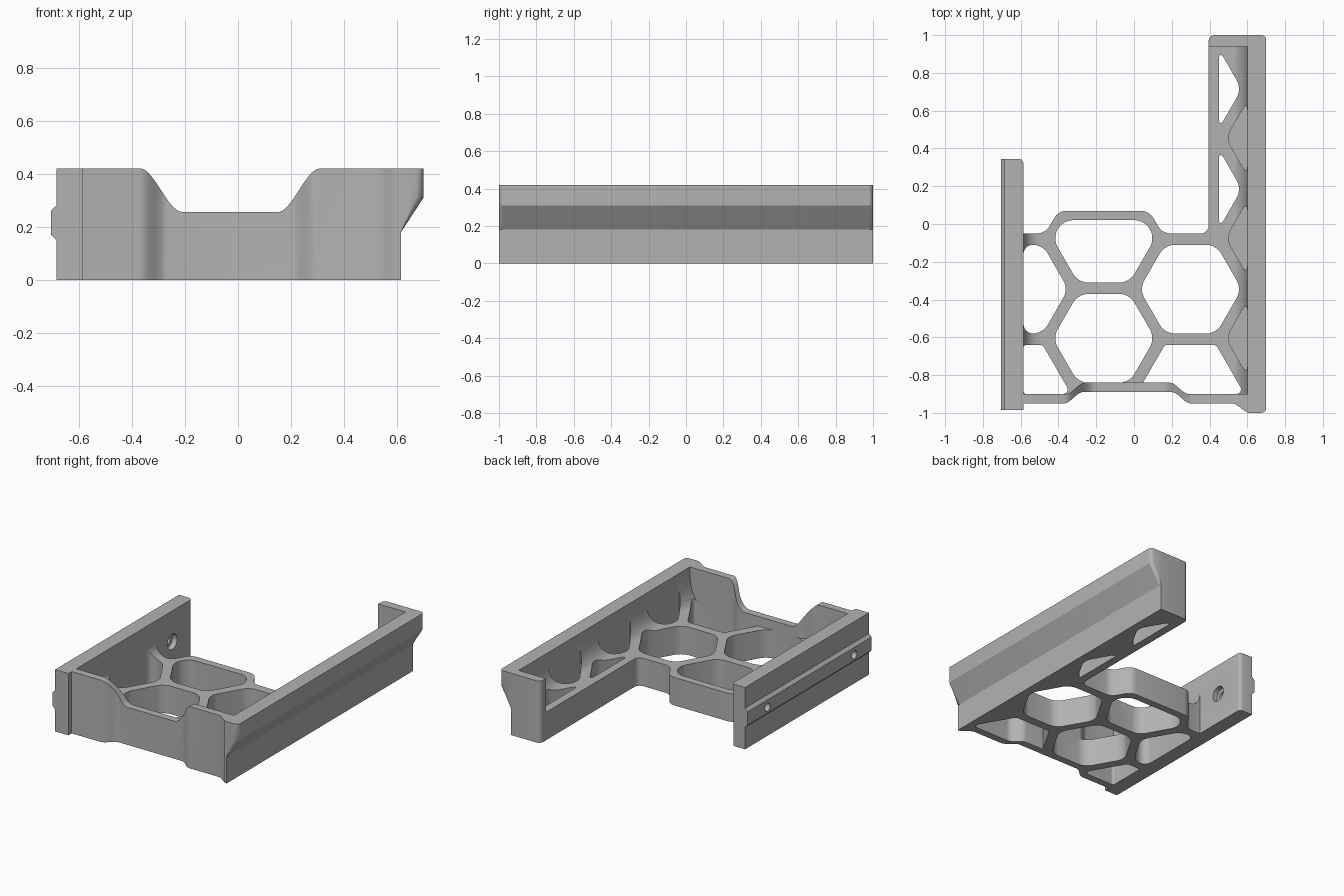
import bpy, bmesh, math
from mathutils import Vector

cube = bpy.data.objects.get("Cube")
if cube:
    bpy.data.objects.remove(cube)

grey = bpy.data.materials.new("grey plastic")
grey.use_nodes = True
COLOUR = (0.45, 0.45, 0.45, 1)
grey.diffuse_color = COLOUR
grey.node_tree.nodes["Principled BSDF"].inputs["Base Color"].default_value = COLOUR


def prism(bm, outline, lo, hi, axis="z", round_if=None, radius=0.03):
    """Extrude an outline along z (xy points) or y (xz points), rounding chosen long edges."""
    def place(p, h):
        return Vector((p[0], p[1], h)) if axis == "z" else Vector((p[0], h, p[1]))
    low = [bm.verts.new(place(p, lo)) for p in outline]
    high = [bm.verts.new(place(p, hi)) for p in outline]
    n = len(outline)
    faces = [bm.faces.new(low), bm.faces.new(high)]
    for i in range(n):
        j = (i + 1) % n
        faces.append(bm.faces.new((low[i], low[j], high[j], high[i])))
    bmesh.ops.recalc_face_normals(bm, faces=faces)
    if round_if:
        edges = [bm.edges.get((a, b)) for a, b in zip(low, high) if round_if(a.co)]
        bmesh.ops.bevel(bm, geom=edges, offset=radius, segments=5, profile=0.5,
                        affect="EDGES", clamp_overlap=True)


def finish(bm, name):
    mesh = bpy.data.meshes.new(name)
    bm.to_mesh(mesh)
    bm.free()
    mesh.materials.append(grey)
    obj = bpy.data.objects.new(name, mesh)
    bpy.context.collection.objects.link(obj)
    return obj


def part(name, *args, **kw):
    bm = bmesh.new()
    prism(bm, *args, **kw)
    return finish(bm, name)


def cut(obj, cutter):
    mod = obj.modifiers.new("cut", "BOOLEAN")
    mod.operation, mod.solver, mod.object = "DIFFERENCE", "EXACT", cutter
    bpy.context.view_layer.objects.active = obj
    bpy.ops.object.modifier_apply(modifier=mod.name)


def ease(a, b, steps=10):
    """S-shaped run of points between two points."""
    pts = []
    for i in range(steps + 1):
        t = i / steps
        s = t * t * (3 - 2 * t)
        pts.append((a[0] + (b[0] - a[0]) * t, a[1] + (b[1] - a[1]) * s))
    return pts


def cove(cx, cz, rx, rz, steps=8):
    """Concave quarter curve from the wall down to the floor."""
    return [(cx + rx * math.cos(a), cz - rz * math.sin(a))
            for a in (i / steps * math.pi / 2 for i in range(steps + 1))]


def clip(poly, axis, limit, keep):
    """Keep the side of a polygon where keep * (coordinate - limit) >= 0."""
    out = []
    for p, q in zip(poly, poly[1:] + poly[:1]):
        dp, dq = keep * (p[axis] - limit), keep * (q[axis] - limit)
        if dp >= 0:
            out.append(p)
        if dp * dq < 0:
            t = dp / (dp - dq)
            out.append((p[0] + (q[0] - p[0]) * t, p[1] + (q[1] - p[1]) * t))
    return out


H, FLOOR = 0.42, 0.19

# Honeycomb cutters: four staggered columns, clipped at the tray borders
PITCH = 0.53
RADIUS = 0.47 / math.sqrt(3)
cells = bmesh.new()


def cell(column, y, x0, x1, y0, y1, base=-0.1):
    cx = -0.16 + column * PITCH * math.cos(math.pi / 6)
    poly = [(cx + RADIUS * math.cos(k * math.pi / 3), y + RADIUS * math.sin(k * math.pi / 3))
            for k in range(6)]
    for axis, limit, keep in ((0, x0, 1), (0, x1, -1), (1, y0, 1), (1, y1, -1)):
        poly = clip(poly, axis, limit, keep)
    prism(cells, poly, base, 0.6, round_if=lambda c: True, radius=0.05)


for row in range(2):
    cell(0, -0.605 + row * PITCH, -1, 1, -0.842, 0.02)
    cell(-1, -0.875 + row * PITCH, -0.585, 1, -0.90, 1)
for row in range(4):
    cell(1, -0.875 + row * PITCH, 0.45 if row > 1 else -1, 0.60, -0.90, 1)
for row in range(3):
    cell(2, -0.605 + row * PITCH, -1, 0.60, -1, 1, base=0.05)
cell_cutter = finish(cells, "cell_cutter")

# Floor with the side arm
floor_outline = [(-0.6, -0.92), (-0.34, -0.92), (-0.27, -0.86), (0.20, -0.86), (0.27, -0.92),
                 (0.605, -0.92), (0.605, 0.97), (0.395, 0.97), (0.395, -0.05), (0.15, -0.05),
                 (0.08, 0.07), (-0.40, 0.07), (-0.47, -0.05), (-0.6, -0.05)]
floor = part("floor", floor_outline, 0, FLOOR, radius=0.04,
             round_if=lambda c: -0.5 < c.x < 0.5 and -0.1 < c.y < 0.5)

# Coves joining the floor to both side walls
right_cove = part("right_cove", [(0.605, 0.1), (0.605, 0.38)] + cove(0.52, 0.38, 0.08, 0.19)
                  + [(0.52, 0.1)], -0.93, 0.97, axis="y")
left_cove = part("left_cove", [(-0.6, 0.1), (-0.6, 0.28)]
                 + [(-0.99 - x, z) for x, z in cove(-0.495, 0.28, 0.09, 0.09)]
                 + [(-0.495, 0.1)], -0.92, -0.05, axis="y")
for obj in (floor, right_cove, left_cove):
    cut(obj, cell_cutter)


def round_ends(obj, test, radius):
    """Round the corners at the two ends of a wall."""
    bm = bmesh.new()
    bm.from_mesh(obj.data)
    ys = [v.co.y for v in bm.verts]
    edges = [e for e in bm.edges
             if abs(e.verts[0].co.y - e.verts[1].co.y) < 1e-5
             and min(abs(e.verts[0].co.y - min(ys)), abs(e.verts[0].co.y - max(ys))) < 1e-5
             and all(test(v.co) for v in e.verts)
             and abs(e.verts[0].co.z - e.verts[1].co.z) > 0.01]
    bmesh.ops.bevel(bm, geom=edges, offset=radius, segments=4, profile=0.5,
                    affect="EDGES", clamp_overlap=True)
    bm.to_mesh(obj.data)
    bm.free()


# Right wall with an overhanging outer flange
right_wall = part("right_wall", [(0.60, 0), (0.60, H), (0.70, H), (0.70, 0.31),
                                 (0.615, 0.18), (0.615, 0)], -1, 1, axis="y")
round_ends(right_wall, lambda c: c.x > 0.61 and c.z > 0.17, 0.025)

# Left wall with a raised outer rail and two counterbored screw holes
left_wall = part("left_wall", [(-0.585, 0), (-0.585, H), (-0.685, H), (-0.685, 0.28),
                               (-0.705, 0.26), (-0.705, 0.17), (-0.685, 0.15), (-0.685, 0)],
                 -0.985, 0.345, axis="y")
round_ends(left_wall, lambda c: c.y > 0 and c.x > -0.6, 0.025)
for y in (-0.80, 0.13):
    for radius, x in ((0.027, -0.65), (0.052, -0.53)):
        bpy.ops.mesh.primitive_cylinder_add(vertices=32, radius=radius,
                                            depth=0.2 if radius < 0.04 else 0.18,
                                            location=(x, y, 0.21), rotation=(0, math.pi / 2, 0))
        drill = bpy.context.object
        cut(left_wall, drill)
        bpy.data.objects.remove(drill)

# Front wall, stepped back in the middle, with a lowered rim
outer = (ease((-0.665, -0.985), (-0.585, -0.95), 6) + ease((-0.37, -0.95), (-0.27, -0.89))
         + ease((0.20, -0.89), (0.30, -0.95)) + ease((0.52, -0.95), (0.61, -0.998), 6))
inner = ([(-0.665, -0.90)] + ease((-0.36, -0.90), (-0.26, -0.84))
         + ease((0.19, -0.84), (0.29, -0.90)) + [(0.61, -0.90)])
front_wall = part("front_wall", outer + inner[::-1], 0, H)
notch = part("notch_cutter", [(-0.37, 0.6)] + ease((-0.37, H + 0.001), (-0.21, 0.255))
             + ease((0.15, 0.255), (0.31, H + 0.001)) + [(0.31, 0.6)], -1.2, -0.7, axis="y")
cut(front_wall, notch)

# Lip closing the back end of the arm
part("end_lip", [(0.395, 0.94), (0.612, 0.94), (0.612, 1.0), (0.395, 1.0)], 0, H,
     round_if=lambda c: c.x < 0.5 and c.y > 0.97, radius=0.03)

for helper in (cell_cutter, notch):
    bpy.data.objects.remove(helper)
for obj in bpy.context.collection.objects:
    if obj.type == "MESH" and grey.name in obj.data.materials:
        bpy.ops.object.select_all(action="DESELECT")
        obj.select_set(True)
        bpy.context.view_layer.objects.active = obj
        bpy.ops.object.shade_smooth_by_angle(angle=math.radians(30))
